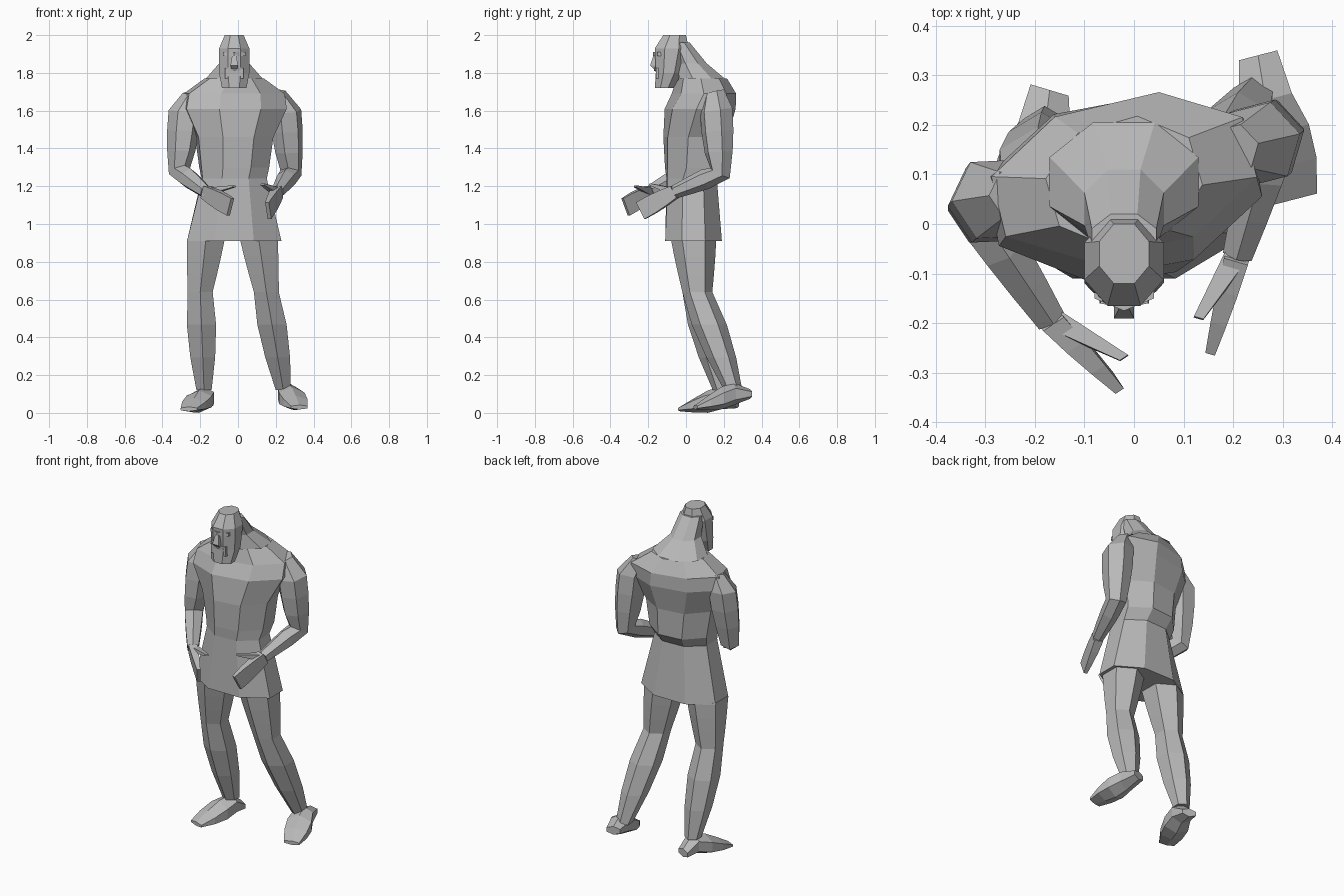
import bpy, bmesh, math
from mathutils import Vector

if "Cube" in bpy.data.objects:
    bpy.data.objects.remove(bpy.data.objects["Cube"])

grey = (.48, .48, .48, 1)
clay = bpy.data.materials.new("clay grey")
clay.use_nodes = True
clay.diffuse_color = grey
clay.node_tree.nodes["Principled BSDF"].inputs["Base Color"].default_value = grey

X, Y, Z = Vector((1, 0, 0)), Vector((0, 1, 0)), Vector((0, 0, 1))


def swollen(joints, widths, depths, swells):
    """List rings at the joints; a swelling adds two rings within its segment."""
    rings = []
    for i, swell in enumerate(swells):
        rings.append((joints[i], widths[i], depths[i]))
        if swell != 1:
            for part in (1 / 3, 2 / 3):
                def blend(values):
                    return values[i] + (values[i + 1] - values[i]) * part
                rings.append((blend(joints), blend(widths) * swell,
                              blend(depths) * swell))
    rings.append((joints[-1], widths[-1], depths[-1]))
    return rings


def loft(name, joints, widths, depths, swells=None, sides=6, axis=X, up=None, turn=0):
    """Skin faceted rings along the joints. Without a fixed up direction the
    rings stand square to the path; turn rotates them gradually."""
    joints = [Vector(joint) for joint in joints]
    rings = swollen(joints, widths, depths, swells or [1] * (len(joints) - 1))
    corners = [(i + .5) * math.tau / sides for i in range(sides)]
    widest = max(math.cos(corner) for corner in corners)
    deepest = max(math.sin(corner) for corner in corners)
    last = len(rings) - 1
    bm = bmesh.new()
    loops = []
    for i, (centre, width, depth) in enumerate(rings):
        path = rings[min(i + 1, last)][0] - rings[max(i - 1, 0)][0]
        across = axis.normalized()
        along = up or path.cross(across).normalized()
        twist = math.radians(turn) * i / last
        cosine, sine = math.cos(twist), math.sin(twist)
        loop = []
        for corner in corners:
            u = width * math.cos(corner) / widest
            v = depth * math.sin(corner) / deepest
            loop.append(bm.verts.new(centre + across * (u * cosine - v * sine)
                                     + along * (u * sine + v * cosine)))
        loops.append(loop)
    for low, high in zip(loops, loops[1:]):
        for j in range(sides):
            k = (j + 1) % sides
            bm.faces.new((low[j], low[k], high[k], high[j]))
    bm.faces.new(loops[0])
    bm.faces.new(loops[-1])
    bmesh.ops.recalc_face_normals(bm, faces=bm.faces)
    mesh = bpy.data.meshes.new(name)
    bm.to_mesh(mesh)
    bm.free()
    mesh.materials.append(clay)
    body_part = bpy.data.objects.new(name, mesh)
    bpy.context.collection.objects.link(body_part)


# Body levels: height, setback, half width, half depth
middle = -.02
hem = (.91, .04, .25, .15)
waist = (1.24, .03, .17, .13)
belly = (1.3, .05, .18, .155)
ribs = (1.46, .05, .2, .16)
chest = (1.61, .075, .27, .17)
collar = (1.69, .095, .26, .15)
nape = (1.77, .085, .15, .12)
throat = (1.85, .03, .08, .08)
skull = (1.96, -.03, .065, .05)
chin = (1.72, -.115, .065, .05)
jaw = (1.8, -.09, .08, .07)
forehead = (1.93, -.075, .08, .09)
crown = (2, -.06, .05, .06)


def column(name, levels, turn=0):
    heights, setbacks, widths, depths = zip(*levels)
    centres = [(middle, y, z) for y, z in zip(setbacks, heights)]
    loft(name, centres, widths, depths, sides=8, up=Y, turn=turn)


column("tunic", [hem, waist, belly, ribs, chest, collar, nape], turn=16)
column("neck", [nape, throat, skull])
column("head", [chin, jaw, forehead, crown])

# Face: brow, nose and a drooping moustache, hung from the bridge of the nose
bridge = Vector((middle, -.16, 1.9))
nostril = bridge - Z * .06 - Y * .01
lip = nostril - Z * .02 + Y * .01
loft("nose", [bridge, nostril, lip], widths=[.01, .02, .015],
     depths=[.01, .02, .01], sides=4, up=Y)
for side, sign in (("left", 1), ("right", -1)):
    temple = bridge + X * sign * .06 + Y * .02
    cheek = lip + X * sign * .04 + Y * .01
    loft(side + "_brow", [bridge, temple], widths=[.015, .01],
         depths=[.01, .01], sides=4, axis=Y, up=Z)
    loft(side + "_moustache", [lip, cheek, cheek - Z * .05],
         widths=[.01] * 3, depths=[.01] * 3, sides=4, axis=Y)

# Pose: the joints of each side of the body
pose = {
    "left": dict(
        collar=(.2, .15, 1.7), shoulder=(.25, .16, 1.6),
        elbow=(.28, .18, 1.27), wrist=(.21, -.06, 1.17),
        fingers=(.16, -.24, 1.07), thumb=(.13, -.19, 1.21),
        hip=(.11, .04, .92), knee=(.15, .06, .64), ankle=(.24, .25, .12),
        heel=(.25, .34, .1), instep=(.265, .25, .1), toe=(.325, .05, .03)),
    "right": dict(
        collar=(-.24, .06, 1.69), shoulder=(-.28, .05, 1.6),
        elbow=(-.31, .02, 1.28), wrist=(-.17, -.19, 1.17),
        fingers=(-.04, -.32, 1.09), thumb=(-.02, -.27, 1.2),
        hip=(-.17, .04, .92), knee=(-.2, .06, .64), ankle=(-.18, .19, .12),
        heel=(-.17, .27, .05), instep=(-.18, .19, .08), toe=(-.26, -.03, .02)),
}

for side, joints in pose.items():
    at = {joint: Vector(place) for joint, place in joints.items()}

    # Arm: bends in the upright plane of the forearm
    hinge = (at["elbow"] - at["wrist"]).cross(Z)
    girth = [.045, .075, .05, .03]
    loft(side + "_arm", [at["collar"], at["shoulder"], at["elbow"], at["wrist"]],
         widths=girth, depths=[g * 1.2 for g in girth],
         swells=[1, 1.1, 1.05], axis=hinge)

    # Hand: an upright slab of fingers with a flat thumb on top
    loft(side + "_hand", [at["wrist"], at["fingers"]], widths=[.025, .01],
         depths=[.035, .05], swells=[1.1], sides=4, axis=hinge)
    loft(side + "_thumb", [at["wrist"], at["thumb"]], widths=[.025, .01],
         depths=[.02, .005], sides=4, axis=hinge)

    # Leg: tapering thigh and a bulging calf
    girth = [.1, .066, .04]
    loft(side + "_leg", [at["hip"], at["knee"], at["ankle"]],
         widths=girth, depths=[g * 1.2 for g in girth],
         swells=[1.02, 1.35], up=Y)

    # Foot: wedge from heel over the instep to the toes
    loft(side + "_foot", [at["heel"], at["instep"], at["toe"]],
         widths=[.04, .055, .045], depths=[.025, .06, .012],
         swells=[1, 1.35], axis=(at["toe"] - at["heel"]).cross(Z), up=Z)
